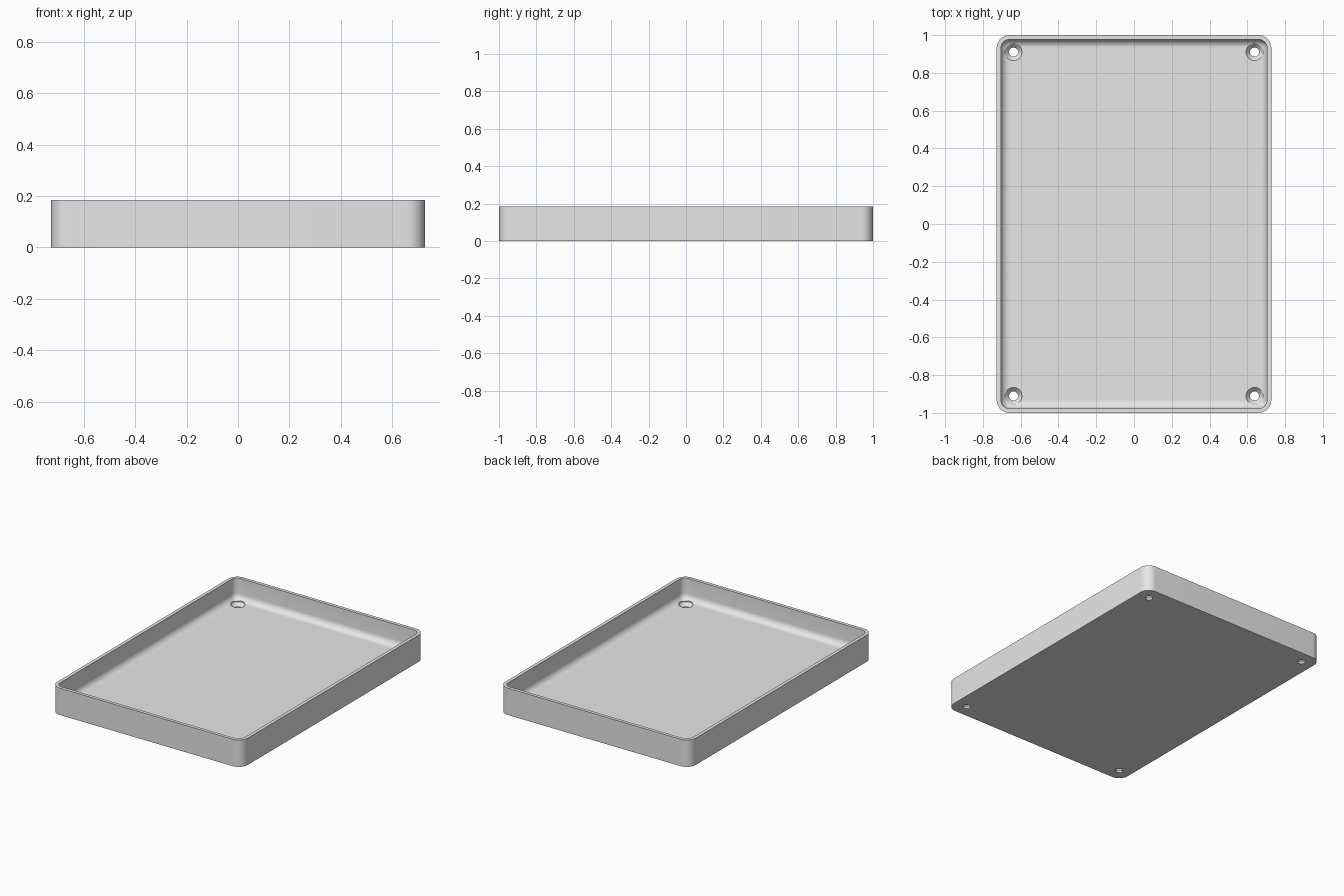
import bpy, bmesh, math

if "Cube" in bpy.data.objects:
    bpy.data.objects.remove(bpy.data.objects["Cube"])

HX, HY, H = 0.727, 1.0, 0.185      # half width, half depth, height
R, WALL = 0.068, 0.023             # outer corner radius, wall thickness
FLOOR, FILLET = 0.038, 0.043       # floor thickness, inner floor fillet
SEG = 12

grey = bpy.data.materials.new("light_grey")
grey.diffuse_color = (0.8, 0.8, 0.8, 1)
grey.use_nodes = True
grey.node_tree.nodes["Principled BSDF"].inputs["Base Color"].default_value = grey.diffuse_color


def ring(bm, inset, z):
    """Rounded rectangle of vertices, inset from the outer outline."""
    r = R - inset
    verts = []
    for q, (sx, sy) in enumerate([(1, 1), (-1, 1), (-1, -1), (1, -1)]):
        for i in range(SEG + 1):
            a = math.pi / 2 * (q + i / SEG)
            verts.append(bm.verts.new((sx * (HX - R) + r * math.cos(a),
                                       sy * (HY - R) + r * math.sin(a), z)))
    return verts


def finish(bm, name):
    bmesh.ops.recalc_face_normals(bm, faces=bm.faces)
    mesh = bpy.data.meshes.new(name)
    bm.to_mesh(mesh)
    bm.free()
    mesh.materials.append(grey)
    obj = bpy.data.objects.new(name, mesh)
    bpy.context.collection.objects.link(obj)
    return obj


# Tray: outer wall, rim, inner wall, then a fillet down to the floor
profile = [(0, 0), (0, H), (WALL, H)]
for i in range(9):
    a = math.pi / 2 * i / 8
    profile.append((WALL + FILLET * (1 - math.cos(a)),
                    FLOOR + FILLET * (1 - math.sin(a))))
bm = bmesh.new()
rings = [ring(bm, inset, z) for inset, z in profile]
for lo, hi in zip(rings, rings[1:]):
    n = len(lo)
    for i in range(n):
        j = (i + 1) % n
        bm.faces.new((lo[i], lo[j], hi[j], hi[i]))
bm.faces.new(rings[0])
bm.faces.new(rings[-1])
tray = finish(bm, "tray")

# Countersunk screw holes in the four corners
bm = bmesh.new()
hole = [(0.024, -0.02), (0.024, 0.012), (0.045, FLOOR - 0.002), (0.045, 0.08)]
for sx in (-1, 1):
    for sy in (-1, 1):
        loops = [[bm.verts.new((sx * 0.638 + r * math.cos(k * math.pi / 16),
                                sy * 0.91 + r * math.sin(k * math.pi / 16), z))
                  for k in range(32)] for r, z in hole]
        for lo, hi in zip(loops, loops[1:]):
            for k in range(32):
                m = (k + 1) % 32
                bm.faces.new((lo[k], lo[m], hi[m], hi[k]))
        bm.faces.new(loops[0])
        bm.faces.new(loops[-1])
cutter = finish(bm, "hole_cutter")

cut = tray.modifiers.new("screw_holes", 'BOOLEAN')
cut.object = cutter
cut.solver = 'EXACT'
bpy.context.view_layer.objects.active = tray
tray.select_set(True)
bpy.ops.object.modifier_apply(modifier=cut.name)
bpy.data.objects.remove(cutter)
bpy.ops.object.shade_smooth_by_angle(angle=math.radians(30))
